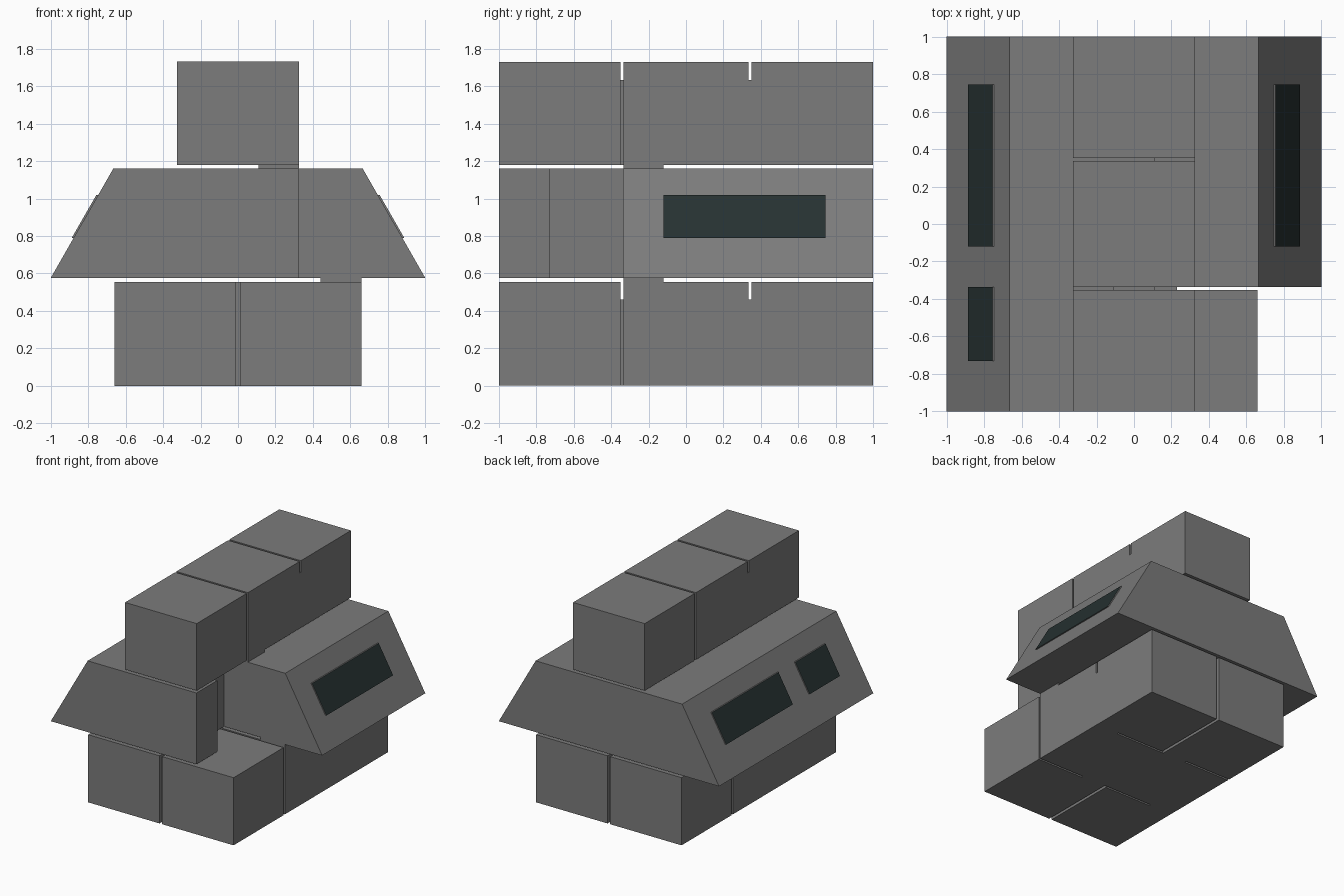
import bpy, bmesh
from mathutils import Vector

if "Cube" in bpy.data.objects:
    bpy.data.objects.remove(bpy.data.objects["Cube"])


def material(name, rgb):
    m = bpy.data.materials.new(name)
    m.diffuse_color = (*rgb, 1)
    m.use_nodes = True
    m.node_tree.nodes["Principled BSDF"].inputs["Base Color"].default_value = m.diffuse_color
    return m


GREY = material("concrete grey", (0.2, 0.2, 0.2))
GLASS = material("dark glass", (0.019, 0.031, 0.031))


def prism(name, profile, y0, y1, mats=(GREY,)):
    """Extrude an x-z profile along y."""
    bm = bmesh.new()
    face = bm.faces.new([bm.verts.new((x, y0, z)) for x, z in profile])
    new = bmesh.ops.extrude_face_region(bm, geom=[face])["geom"]
    bmesh.ops.translate(bm, vec=(0, y1 - y0, 0),
                        verts=[v for v in new if isinstance(v, bmesh.types.BMVert)])
    bmesh.ops.recalc_face_normals(bm, faces=bm.faces)
    mesh = bpy.data.meshes.new(name)
    bm.to_mesh(mesh)
    bm.free()
    for m in mats:
        mesh.materials.append(m)
    ob = bpy.data.objects.new(name, mesh)
    bpy.context.collection.objects.link(ob)
    return ob


def box(name, x0, x1, y0, y1, z0, z1):
    return prism(name, [(x0, z0), (x1, z0), (x1, z1), (x0, z1)], y0, y1)


def cut(ob, *bounds):
    """Subtract a box from an object."""
    cutter = box("cutter", *bounds)
    cutter.hide_render = True
    mod = ob.modifiers.new("cut", "BOOLEAN")
    mod.operation, mod.solver, mod.object = "DIFFERENCE", "EXACT", cutter
    bpy.context.view_layer.objects.active = ob
    bpy.ops.object.modifier_apply(modifier=mod.name)
    bpy.data.objects.remove(cutter, do_unlink=True)


G0, G1 = 0.335, 0.351   # groove position along y

# Lower storey: blocks split by slots, symmetric under a half turn
lower = box("lower_storey", -0.66, 0.66, -1, 1, 0, 0.555)
for s in (1, -1):
    ya, yb = sorted((-s * G0, -s * G1))
    cut(lower, -1.2, 1.2, ya, yb, 0.46, 0.8)
    for a, b in ((0.23, 0.9), (-0.45, 0.0)):
        xa, xb = sorted((s * a, s * b))
        cut(lower, xa, xb, ya, yb, -0.2, 0.8)
    ya, yb = sorted((-s * G0, -s * 1.2))
    cut(lower, -0.012, 0.012, ya, yb, -0.2, 0.8)

# Middle storey: sloped sides, open front right corner with an inner recess
middle = prism("middle_storey", [(-1, 0.575), (1, 0.575), (0.665, 1.16), (-0.665, 1.16)], -1, 1)
cut(middle, 0.323, 1.3, -1.2, -0.337, 0.3, 1.5)
cut(middle, 0.11, 1.2, -0.73, -0.337, 0.3, 1.5)

# Upper storey: three blocks in a row
upper = box("upper_storey", -0.325, 0.325, -1, 1, 1.18, 1.73)
for s in (1, -1):
    ya, yb = sorted((-s * G0, -s * G1))
    cut(upper, -0.6, 0.6, ya, yb, 1.635, 2)
    xa, xb = sorted((-s * 0.11, s * 0.6))
    cut(upper, xa, xb, ya, yb, 1.0, 2)

# Small tabs joining the storeys
box("lower_tab", 0.44, 0.66, -0.335, -0.12, 0.555, 0.575)
box("upper_tab", 0.11, 0.325, -0.335, -0.12, 1.16, 1.18)


# Windows: thin plates on the slopes, glass on the outer face only
def window(name, side, y0, y1):
    def slope(z):
        return 1 - 0.335 * (z - 0.575) / 0.585
    z0, z1, t = 0.79, 1.018, 0.01
    pts = [(slope(z0), z0), (slope(z0) + t, z0), (slope(z1) + t, z1), (slope(z1), z1)]
    ob = prism(name, [(side * x, z) for x, z in pts], y0, y1, (GREY, GLASS))
    out = Vector((side * 0.868, 0, 0.497))
    for p in ob.data.polygons:
        p.material_index = int(p.normal.dot(out) > 0.95)


window("right_window", 1, -0.12, 0.745)
window("left_window", -1, -0.12, 0.745)
window("left_small_window", -1, -0.73, -0.337)
